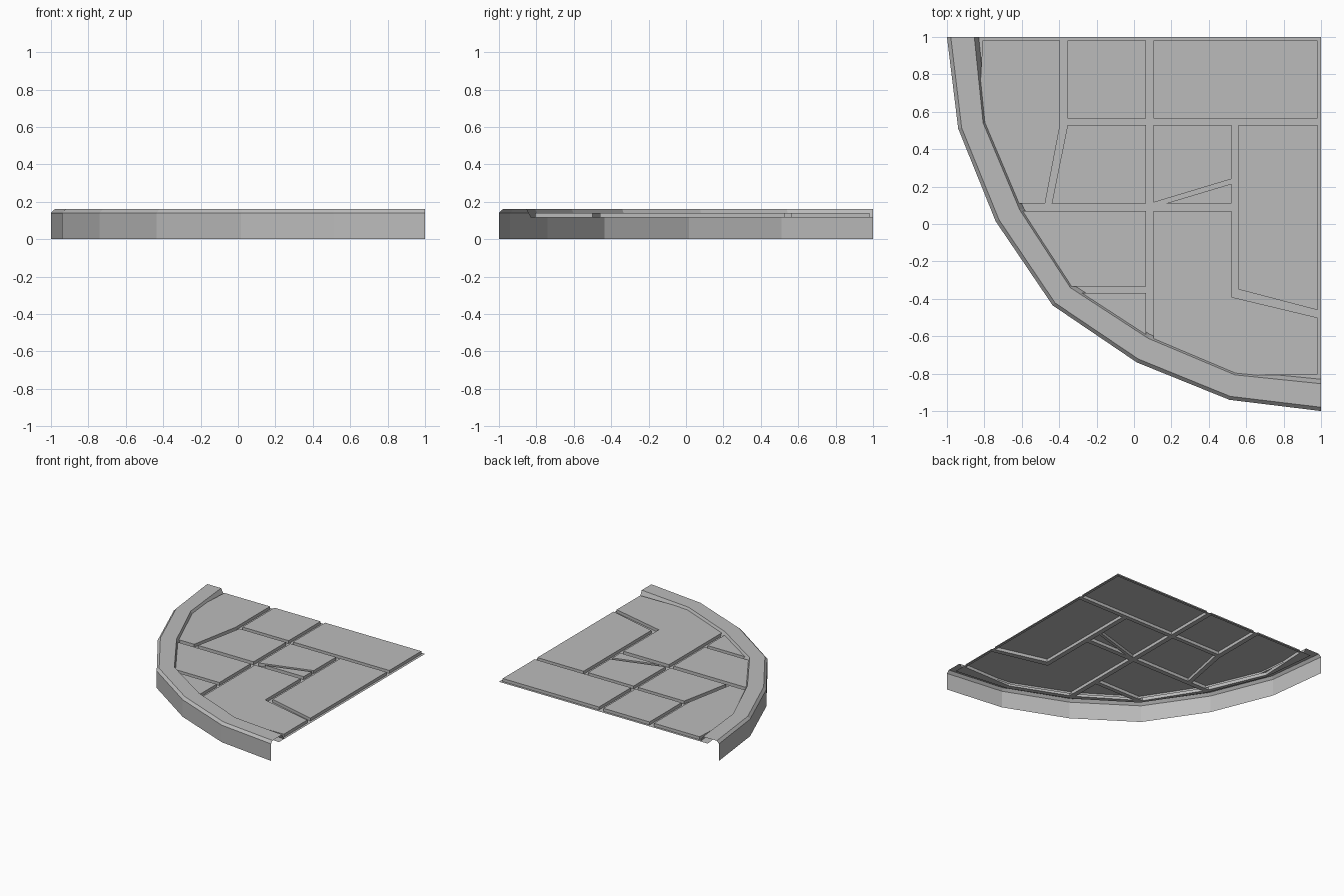
import bpy
import bmesh
from mathutils import Vector

cube = bpy.data.objects.get("Cube")
if cube:
    bpy.data.objects.remove(cube, do_unlink=True)

stone = bpy.data.materials.new("grey stone")
stone.use_nodes = True
GREY = (0.5, 0.5, 0.5, 1.0)
stone.diffuse_color = GREY
stone.node_tree.nodes["Principled BSDF"].inputs["Base Color"].default_value = GREY


def finish(bm, name):
    mesh = bpy.data.meshes.new(name)
    bm.to_mesh(mesh)
    bm.free()
    mesh.materials.append(stone)
    obj = bpy.data.objects.new(name, mesh)
    bpy.context.collection.objects.link(obj)
    return obj


# Plan of the curved kerb: outer foot and inner foot, half of each mirrored
# across the diagonal
def mirrored(half):
    return half + [(y, x) for x, y in reversed(half[:-1])]


OUTER = mirrored([(-1, 1), (-0.94, 0.51), (-0.74, 0.015), (-0.435, -0.435)])
INNER = mirrored([(-0.83, 1), (-0.785, 0.545), (-0.59, 0.085), (-0.325, -0.325)])


def kerb_line(t, z):
    return [Vector((*o, z)).lerp(Vector((*i, z)), t) for o, i in zip(OUTER, INNER)]


# Kerb: open shell with chamfered top edges
bm = bmesh.new()
PROFILE = [(0, 0), (0, 0.14), (0.12, 0.16), (0.86, 0.16), (1, 0.115)]
rows = [[bm.verts.new(p) for p in kerb_line(t, z)] for t, z in PROFILE]
for low, high in zip(rows, rows[1:]):
    for k in range(len(low) - 1):
        bm.faces.new((low[k], low[k + 1], high[k + 1], high[k]))
finish(bm, "curved_kerb")

# Paving: raised slabs in a sheet of sunken joints
JOINT_Z, SLAB_Z = 0.115, 0.14
SLABS = [
    [(-0.81, 0.98), (-0.83, 0.56), (-0.64, 0.11), (-0.475, 0.11), (-0.395, 0.53), (-0.395, 0.98)],
    [(-0.355, 0.98), (-0.355, 0.565), (0.065, 0.565), (0.065, 0.98)],
    [(0.105, 0.98), (0.105, 0.565), (0.98, 0.565), (0.98, 0.98)],
    [(-0.355, 0.53), (-0.44, 0.11), (0.065, 0.11), (0.065, 0.53)],
    [(0.105, 0.53), (0.105, 0.115), (0.52, 0.24), (0.52, 0.53)],
    [(0.17, 0.11), (0.52, 0.11), (0.52, 0.215)],
    [(0.56, 0.53), (0.56, -0.35), (0.98, -0.46), (0.98, 0.53)],
    [(-0.62, 0.07), (-0.365, -0.335), (0.065, -0.335), (0.065, 0.07)],
    [(-0.31, -0.37), (0.065, -0.61), (0.065, -0.37)],
    [(0.105, 0.07), (0.105, -0.63), (0.55, -0.81), (0.98, -0.805),
     (0.98, -0.5), (0.52, -0.39), (0.52, 0.07)],
]

bm = bmesh.new()


def loop(points, z):
    verts = [bm.verts.new((x, y, z)) for x, y in points]
    edges = [bm.edges.new((v, verts[k - 1])) for k, v in enumerate(verts)]
    return verts, edges


rim = [(p.x, p.y) for p in kerb_line(0.6, 0)] + [(1, 1)]
joint_edges = loop(rim, JOINT_Z)[1]
feet = []
for slab in SLABS:
    verts, edges = loop(slab, JOINT_Z)
    feet.append(verts)
    joint_edges += edges
bmesh.ops.triangle_fill(bm, edges=joint_edges, use_beauty=True, normal=(0, 0, 1))
for foot in feet:
    top = [bm.verts.new((v.co.x, v.co.y, SLAB_Z)) for v in foot]
    bm.faces.new(top)
    for k in range(len(foot)):
        bm.faces.new((foot[k - 1], foot[k], top[k], top[k - 1]))
bmesh.ops.recalc_face_normals(bm, faces=bm.faces)
if sum(f.normal.z * f.calc_area() for f in bm.faces) < 0:
    bmesh.ops.reverse_faces(bm, faces=bm.faces)
finish(bm, "paving_slabs")
